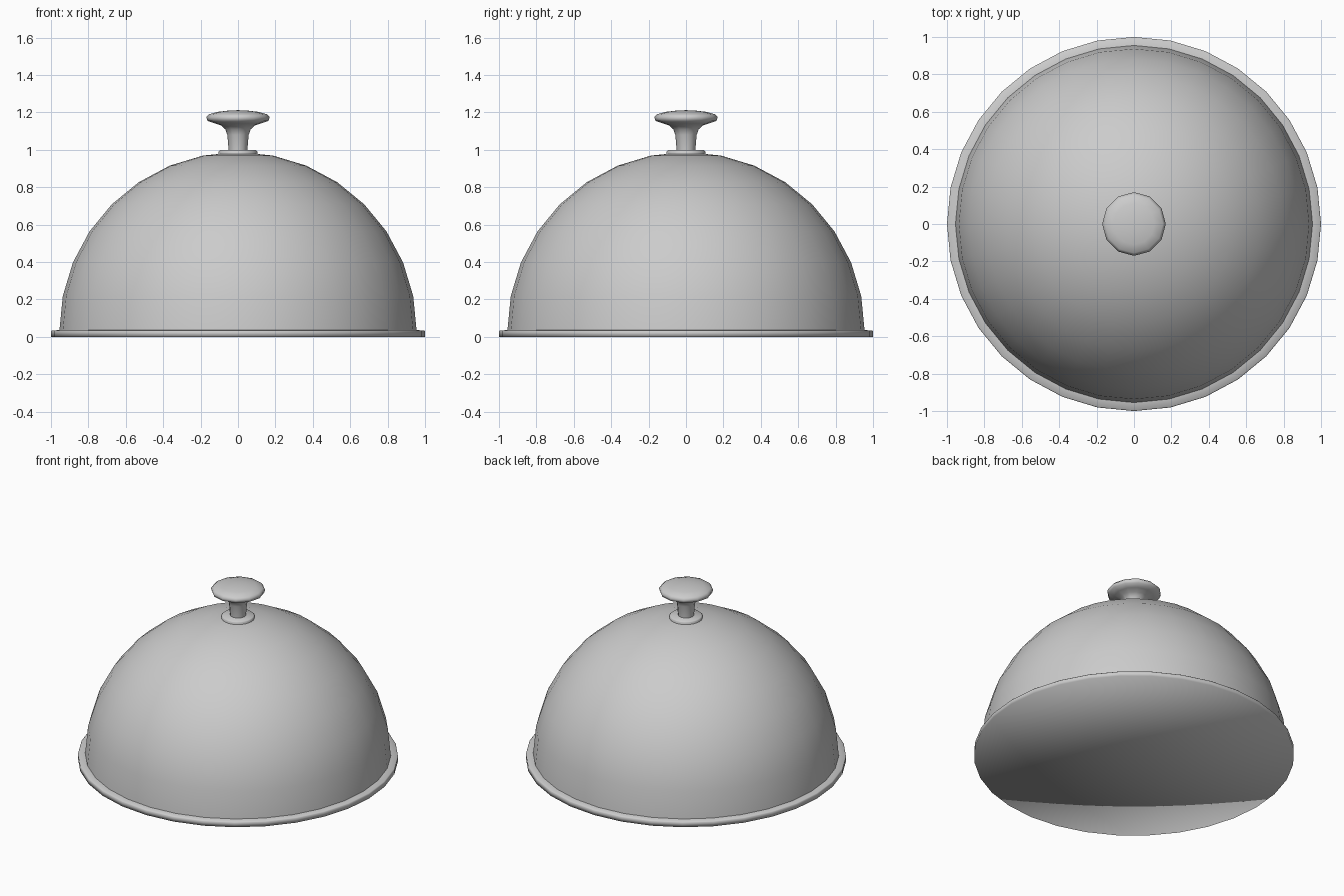
import bpy, bmesh
from math import sin, cos, pi, radians

if "Cube" in bpy.data.objects:
    bpy.data.objects.remove(bpy.data.objects["Cube"])


def lathe(name, profile, sides, smooth_angle=None):
    """Spin (radius, z) points, listed bottom to top, round the z axis."""
    bm = bmesh.new()
    rings = []
    for r, z in profile:
        if r == 0:
            rings.append([bm.verts.new((0, 0, z))])
        else:
            rings.append([bm.verts.new((r * cos(2 * pi * i / sides), r * sin(2 * pi * i / sides), z))
                          for i in range(sides)])
    for a, b in zip(rings, rings[1:]):
        for i in range(sides):
            j = (i + 1) % sides
            if len(a) == 1:
                bm.faces.new((a[0], b[j], b[i]))
            elif len(b) == 1:
                bm.faces.new((a[i], a[j], b[0]))
            else:
                bm.faces.new((a[i], a[j], b[j], b[i]))
    for f in bm.faces:
        f.smooth = True
    mesh = bpy.data.meshes.new(name)
    bm.to_mesh(mesh)
    bm.free()
    ob = bpy.data.objects.new(name, mesh)
    bpy.context.collection.objects.link(ob)
    if smooth_angle:
        bpy.ops.object.select_all(action='DESELECT')
        ob.select_set(True)
        bpy.context.view_layer.objects.active = ob
        bpy.ops.object.shade_smooth_by_angle(angle=radians(smooth_angle))
    return ob


SIDES = 32
R, BASE = 0.955, 0.033

# Half-sphere cover
step = 2 * pi / SIDES
dome = [(R * cos(i * step), BASE + R * sin(i * step)) for i in range(8)]
lathe("dome", dome + [(0, BASE + R)], SIDES)

# Flat rim, closed underneath and softly shaded
lathe("rim", [(0, 0), (1.0, 0), (1.0, 0.03), (0.995, 0.035), (0.94, 0.036)], SIDES)

# Small collar where the knob meets the dome
lathe("knob_collar", [(0.103, 0.97), (0.103, 0.992), (0.097, 0.998), (0, 0.998)], 24, 60)

# Flared knob
lathe("knob", [(0.049, 0.98), (0.05, 1.0), (0.057, 1.08), (0.068, 1.11), (0.09, 1.13),
               (0.125, 1.142), (0.163, 1.155), (0.17, 1.175), (0.155, 1.19),
               (0.11, 1.203), (0.05, 1.21), (0, 1.212)], 12)
